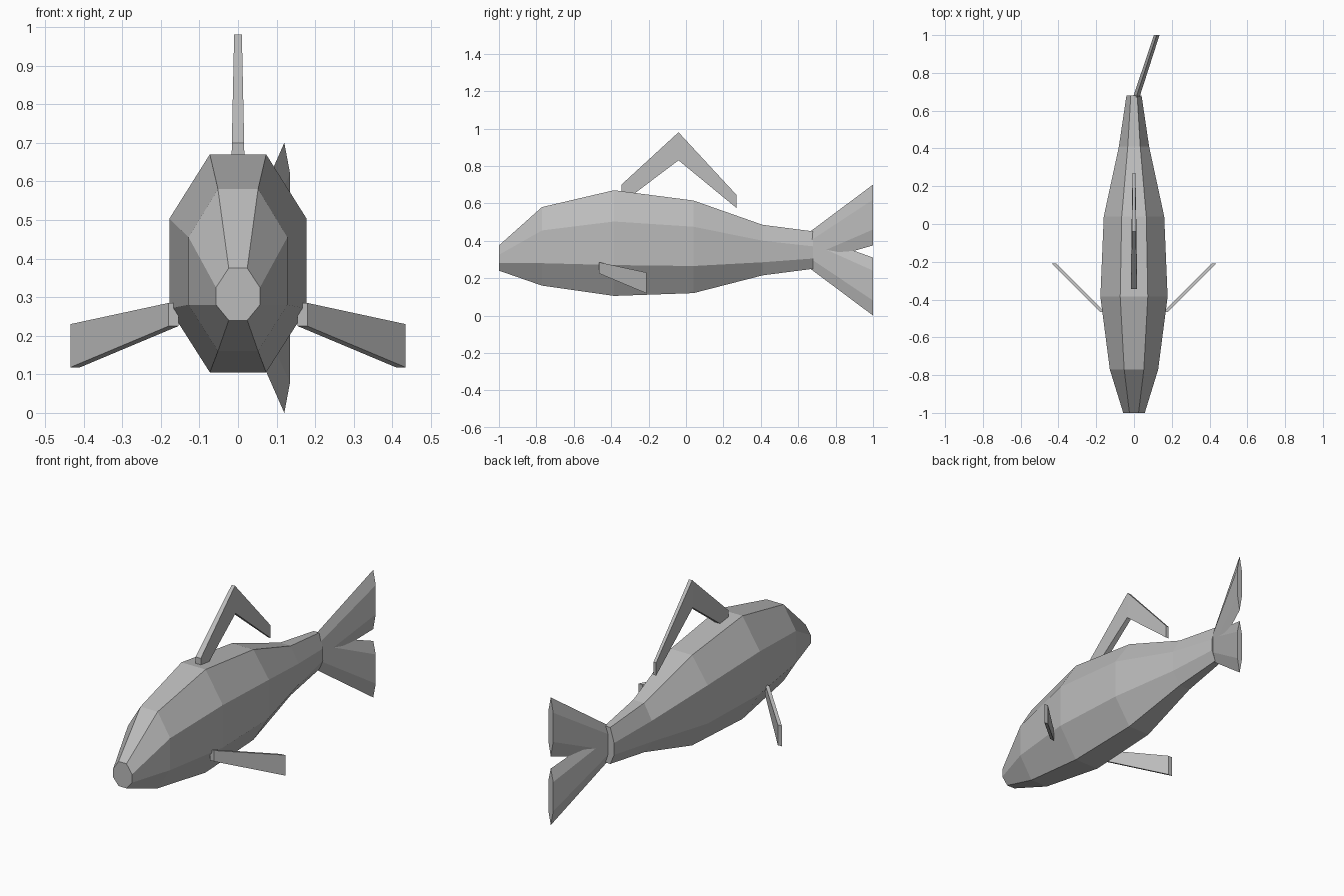
import bpy
import bmesh

# Remove the default cube
cube = bpy.data.objects.get("Cube")
if cube:
    bpy.data.objects.remove(cube, do_unlink=True)

# Single grey material
grey = bpy.data.materials.new("Plain grey")
grey.use_nodes = True
grey.diffuse_color = (0.5, 0.5, 0.5, 1)
grey.node_tree.nodes["Principled BSDF"].inputs["Base Color"].default_value = (0.5, 0.5, 0.5, 1)


def loft(name, rings):
    """Skin matching rings of points into one closed, flat-shaded object."""
    bm = bmesh.new()
    loops = [[bm.verts.new(p) for p in ring] for ring in rings]
    for a, b in zip(loops, loops[1:]):
        for i in range(len(a)):
            j = (i + 1) % len(a)
            bm.faces.new((a[i], a[j], b[j], b[i]))
    bm.faces.new(loops[0])
    bm.faces.new(loops[-1])
    bmesh.ops.recalc_face_normals(bm, faces=bm.faces)
    mesh = bpy.data.meshes.new(name)
    bm.to_mesh(mesh)
    bm.free()
    mesh.materials.append(grey)
    obj = bpy.data.objects.new(name, mesh)
    bpy.context.collection.objects.link(obj)
    return obj


def body_ring(y, top, upper, lower, bottom, ridge, side):
    half = [(ridge, top), (side, upper), (side, lower), (ridge, bottom)]
    return [(x, y, z) for x, z in half] + [(-x, y, z) for x, z in reversed(half)]


# Body: eight-sided sections from snout to tail root
stations = [
    (-1.00, .375, .325, .280, .240, .024, .057),
    (-.77, .580, .455, .280, .160, .052, .128),
    (-.385, .670, .503, .270, .105, .073, .178),
    (.04, .615, .475, .265, .120, .065, .160),
    (.41, .485, .400, .285, .215, .033, .080),
    (.68, .450, .370, .305, .250, .017, .040),
]
loft("body", [body_ring(*s) for s in stations])


# Dorsal fin: bent bar, each section given by its top, underside and half width
def fin_ring(y, top, bottom, w_top, w_bottom):
    return [(-w_top, y, top), (w_top, y, top), (w_bottom, y, bottom), (-w_bottom, y, bottom)]


loft("dorsal_fin", [
    fin_ring(-.345, .70, .60, .016, .017),
    fin_ring(-.04, .98, .83, .010, .013),
    fin_ring(.27, .645, .575, .008, .008),
])

# Pectoral fins: swept back and drooping
for side, label in ((1, "left"), (-1, "right")):
    rings = []
    for x, y, top, bottom in ((.167, -.465, .285, .225), (.422, -.21, .23, .118)):
        rings.append([(side * (x + dx), y, z)
                      for dx, z in ((-.0125, top), (.0125, top), (.0125, bottom), (-.0125, bottom))])
    loft(label + "_pectoral_fin", rings)


# Tail lobes: six-sided sections flaring back and turned to the left
def tail_ring(x, y, w, top, upper, lower, bottom):
    return [(x, y, top), (x + w, y, upper), (x + w, y, lower),
            (x, y, bottom), (x - w, y, lower), (x - w, y, upper)]


loft("upper_tail_lobe", [tail_ring(.01, .665, .017, .45, .40, .315, .28),
                         tail_ring(.12, 1.0, .015, .70, .62, .46, .375)])
loft("lower_tail_lobe", [tail_ring(.01, .665, .017, .43, .39, .305, .25),
                         tail_ring(.12, 1.0, .015, .31, .24, .08, 0)])
